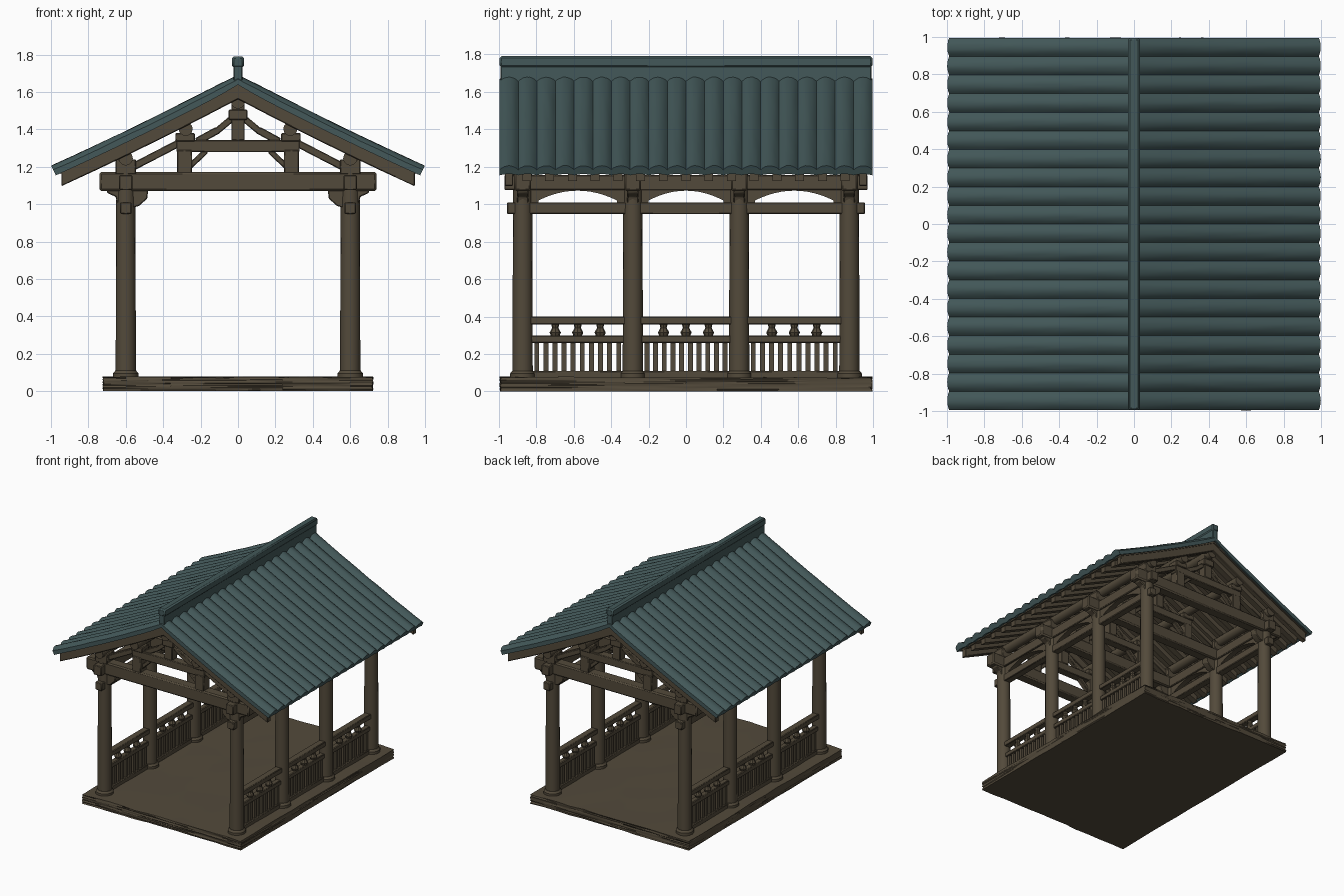
import bpy, bmesh, math, random
from mathutils import Vector

random.seed(4)
if "Cube" in bpy.data.objects:
    bpy.data.objects.remove(bpy.data.objects["Cube"], do_unlink=True)


def material(name, rgb):
    m = bpy.data.materials.new(name)
    m.use_nodes = True
    m.diffuse_color = (*rgb, 1)
    m.node_tree.nodes["Principled BSDF"].inputs["Base Color"].default_value = (*rgb, 1)
    return m


WOOD = material("weathered_wood", (0.086, 0.068, 0.043))
TILE = material("teal_tile", (0.056, 0.098, 0.1))
SIDES = (-1, 1)
COL_X = 0.6
COL_Y = (-0.872, -0.284, 0.284, 0.872)
built = []


def finish(name, bm, mat, bevel=0):
    bmesh.ops.recalc_face_normals(bm, faces=bm.faces)
    mesh = bpy.data.meshes.new(name)
    bm.to_mesh(mesh)
    bm.free()
    mesh.materials.append(mat)
    ob = bpy.data.objects.new(name, mesh)
    bpy.context.collection.objects.link(ob)
    if bevel:
        mod = ob.modifiers.new("worn_edges", "BEVEL")
        mod.width = bevel
        mod.limit_method = "ANGLE"
    built.append(ob)
    return ob


def prism(name, pts, axis, lo, hi, mat=WOOD, bevel=0.005):
    """Extrude a 2D outline (horizontal, z) along x or y."""
    bm = bmesh.new()

    def place(p, t):
        return (t, p[0], p[1]) if axis == "x" else (p[0], t, p[1])
    a = [bm.verts.new(place(p, lo)) for p in pts]
    b = [bm.verts.new(place(p, hi)) for p in pts]
    bm.faces.new(a)
    bm.faces.new(b)
    for i in range(len(pts)):
        j = (i + 1) % len(pts)
        bm.faces.new((a[i], a[j], b[j], b[i]))
    return finish(name, bm, mat, bevel)


def box(name, x, y, z, mat=WOOD, bevel=0.005):
    pts = [(x[0], z[0]), (x[1], z[0]), (x[1], z[1]), (x[0], z[1])]
    return prism(name, pts, "y", y[0], y[1], mat, bevel)


def strut(name, p, q, width, y, depth):
    """Straight timber between two points of the x-z plane."""
    p, q = Vector(p), Vector(q)
    d = (q - p).normalized() * width / 2
    n = Vector((-d.y, d.x))
    prism(name, [p - n, q - n, q + n, p + n], "y", y - depth / 2, y + depth / 2)


def turned(name, profile, x, y, sides=16):
    """Lathe (radius, height) pairs round a vertical axis."""
    bm = bmesh.new()
    rings = [[bm.verts.new((x + r * math.cos(math.tau * k / sides),
                            y + r * math.sin(math.tau * k / sides), z))
              for k in range(sides)] for r, z in profile]
    bm.faces.new(rings[0])
    bm.faces.new(rings[-1])
    for a, b in zip(rings, rings[1:]):
        for k in range(sides):
            j = (k + 1) % sides
            bm.faces.new((a[k], a[j], b[j], b[k]))
    return finish(name, bm, WOOD)


def roof_z(x):
    return 1.668 - 0.53 * abs(x) + 0.04 * x * x


def slope_timber(name, xmax, top, bottom, y, depth, bevel=0.005):
    """Gable-shaped band that follows the roof slope on both sides."""
    xs = [xmax * i / 5 for i in range(-5, 6)]
    pts = [(x, roof_z(x) - top) for x in xs]
    pts += [(x, roof_z(x) - bottom) for x in reversed(xs)]
    prism(name, pts, "y", y - depth / 2, y + depth / 2, WOOD, bevel)


# Floor slab with a slightly worn surface
bm = bmesh.new()
bmesh.ops.create_cube(bm, size=1)
bmesh.ops.subdivide_edges(bm, edges=bm.edges[:], cuts=11, use_grid_fill=True)
for v in bm.verts:
    top = v.co.z > 0.4
    v.co = (v.co.x * 1.44, v.co.y * 1.98, (v.co.z + 0.5) * 0.075)
    v.co.x += random.uniform(-0.004, 0.004)
    v.co.y += random.uniform(-0.006, 0.006)
    if top:
        v.co.z += random.uniform(-0.003, 0.004)
finish("floor_slab", bm, WOOD)

# Columns with base rings and corbels
for s in SIDES:
    for y in COL_Y:
        x = s * COL_X
        turned("column", [(0.054, 0.07), (0.053, 0.6), (0.05, 1.22)], x, y)
        turned("column_base", [(0.068, 0.07), (0.068, 0.095), (0.056, 0.11)], x, y)
        box("column_head", (x - 0.055, x + 0.055), (y - 0.05, y + 0.05), (1.16, 1.24))
        inner = [(0.57, 1.08), (0.48, 1.08), (0.485, 1.03), (0.53, 0.99), (0.57, 0.98)]
        prism("inner_corbel", [(s * a, z) for a, z in inner], "y", y - 0.03, y + 0.03)
        outer = [(0.63, 1.1), (0.705, 1.1), (0.70, 1.06), (0.655, 1.04), (0.63, 0.97)]
        prism("outer_corbel", [(s * a, z) for a, z in outer], "y", y - 0.03, y + 0.03)

# Roof trusses over each column pair
for y in COL_Y:
    box("tie_beam", (-0.74, 0.74), (y - 0.045, y + 0.045), (1.07, 1.172), bevel=0.01)
    box("collar_beam", (-0.33, 0.33), (y - 0.035, y + 0.035), (1.278, 1.342))
    box("king_post", (-0.036, 0.036), (y - 0.035, y + 0.035), (1.34, 1.54))
    box("king_post_cap", (-0.05, 0.05), (y - 0.045, y + 0.045), (1.45, 1.505))
    for s in SIDES:
        xs = sorted((s * 0.245, s * 0.325))
        box("queen_post", xs, (y - 0.04, y + 0.04), (1.165, 1.29))
        xs = sorted((s * 0.23, s * 0.335))
        box("queen_post_cap", xs, (y - 0.045, y + 0.045), (1.335, 1.38))
        strut("king_brace", (s * 0.03, 1.46), (s * 0.12, 1.385), 0.035, y, 0.04)
        strut("king_brace_foot", (s * 0.11, 1.395), (s * 0.22, 1.335), 0.04, y, 0.04)
        strut("collar_brace", (s * 0.17, 1.285), (s * 0.26, 1.2), 0.03, y, 0.04)
        strut("side_strut", (s * 0.3, 1.335), (s * 0.58, 1.19), 0.04, y, 0.05)

# Purlins along the building
for x in (-COL_X, -0.28, 0, 0.28, COL_X):
    zc = roof_z(x) - 0.12
    ring = [(x + 0.038 * math.cos(math.tau * k / 12), zc + 0.038 * math.sin(math.tau * k / 12))
            for k in range(12)]
    prism("purlin", ring, "y", -0.95, 0.95, bevel=0)

# Side beams, arched boards and railings
for s in SIDES:
    x = s * COL_X
    box("side_beam", (x - 0.03, x + 0.03), (-0.955, 0.955), (0.947, 1.01))
    box("eave_plate", (x - 0.035, x + 0.035), (-0.97, 0.97), (1.075, 1.155))
    for a, b in zip(COL_Y, COL_Y[1:]):
        mid, half = (a + b) / 2, (b - a) / 2 - 0.085
        arch = [(mid + half * t / 6, 1.02 + 0.052 * (1 - (t / 6) ** 2)) for t in range(-6, 7)]
        pts = [(a, 1.0), (mid - half, 1.0)] + arch + [(mid + half, 1.0), (b, 1.0),
                                                     (b, 1.09), (a, 1.09)]
        prism("arched_board", pts, "x", x - 0.022, x + 0.022, bevel=0)
        span = (a + 0.03, b - 0.03)
        box("hand_rail", (x - 0.028, x + 0.028), span, (0.358, 0.4))
        box("middle_rail", (x - 0.022, x + 0.022), span, (0.26, 0.298))
        box("bottom_rail", (x - 0.022, x + 0.022), span, (0.07, 0.11))
        for k in range(10):
            y = a + 0.075 + (b - a - 0.15) * k / 9
            box("baluster", (x - 0.013, x + 0.013), (y - 0.013, y + 0.013), (0.1, 0.27), bevel=0)
        for k in (-1, 0, 1):
            turned("rail_vase", [(0.022, 0.295), (0.03, 0.315), (0.017, 0.34), (0.022, 0.362)],
                   x, mid + k * 0.12, 8)

# Rafters, gable boards and the boarded underside
for k in range(15):
    slope_timber("rafter", 0.93, 0.035, 0.085, -0.85 + 1.7 * k / 14, 0.048, 0)
for s in SIDES:
    slope_timber("gable_board", 0.945, 0.03, 0.107, s * 0.945, 0.045)
slope_timber("roof_boarding", 0.95, 0.026, 0.04, 0, 1.95, 0)

# Rippled tile roof
WAVES, STEPS, NX = 20, 8, 24
bm = bmesh.new()
grids = []
for layer in (0, 1):
    grid = []
    for i in range(NX + 1):
        x0 = 0.988 * (2 * i / NX - 1)
        row = []
        for j in range(WAVES * STEPS + 1):
            bump = abs(math.sin(math.pi * j / STEPS)) ** 0.8 * 0.024
            out = bump + random.uniform(-0.0015, 0.0015) if layer == 0 else bump * 0.3 - 0.032
            lean = 0.43 * max(-1, min(1, x0 * 8))
            y = 0.995 * (2 * j / (WAVES * STEPS) - 1)
            row.append(bm.verts.new((x0 + lean * out, y, roof_z(x0) + out * 0.92)))
        grid.append(row)
    grids.append(grid)
    for r0, r1 in zip(grid, grid[1:]):
        for j in range(len(r0) - 1):
            bm.faces.new((r0[j], r0[j + 1], r1[j + 1], r1[j]))
top, low = grids
for e in (0, -1):
    for j in range(WAVES * STEPS):
        bm.faces.new((top[e][j], top[e][j + 1], low[e][j + 1], low[e][j]))
    for i in range(NX):
        bm.faces.new((top[i][e], top[i + 1][e], low[i + 1][e], low[i][e]))
finish("tile_roof", bm, TILE)

# Ridge wall and its cap
box("ridge_wall", (-0.024, 0.024), (-0.99, 0.99), (1.64, 1.745), TILE)
box("ridge_cap", (-0.031, 0.031), (-0.995, 0.995), (1.73, 1.79), TILE, 0.01)

# Smooth shading with crisp edges
bpy.ops.object.select_all(action="DESELECT")
for ob in built:
    ob.select_set(True)
bpy.context.view_layer.objects.active = built[0]
bpy.ops.object.shade_smooth_by_angle(angle=math.radians(35))
